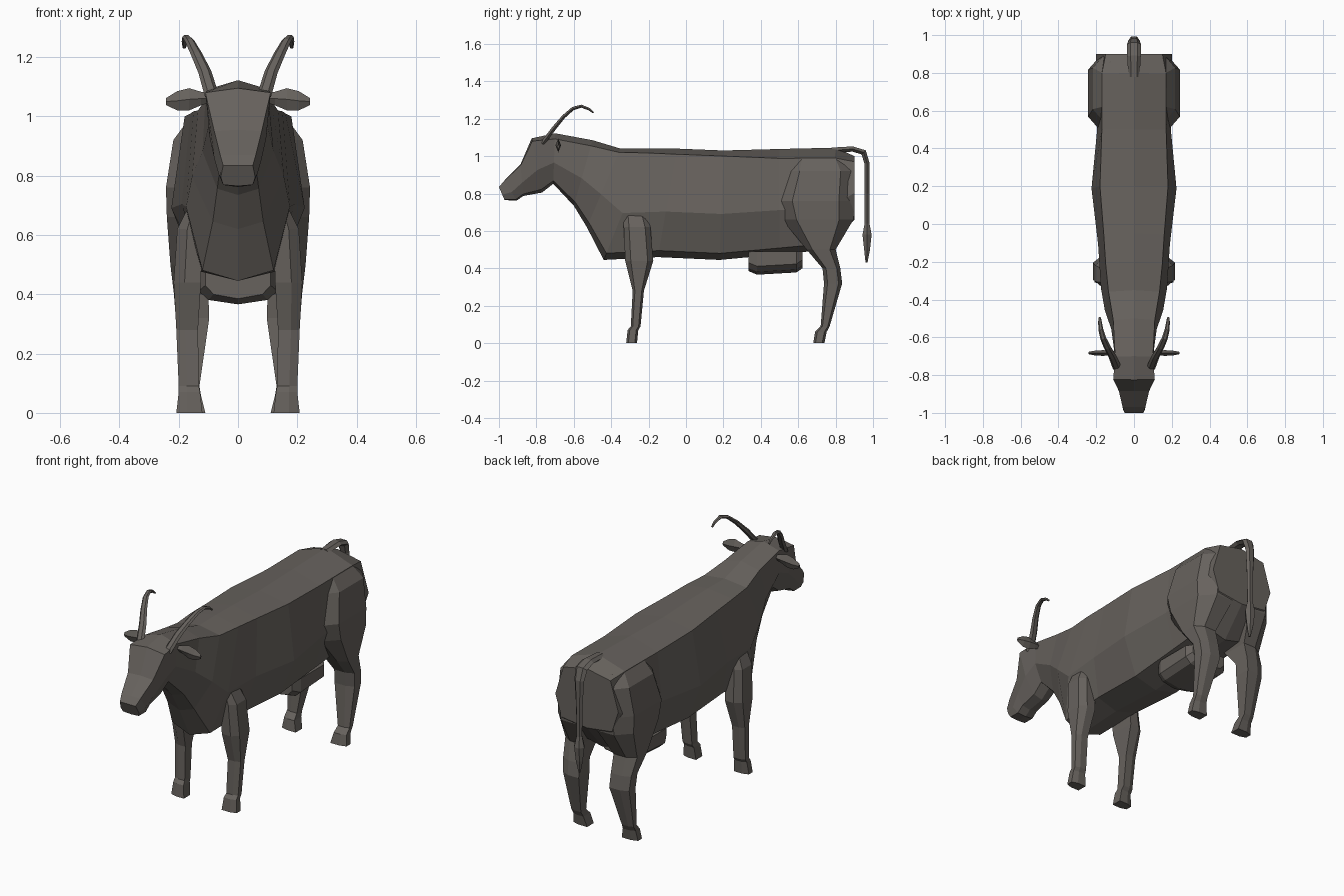
import bpy, bmesh, math
from mathutils import Vector

hide = bpy.data.materials.new("dark grey hide")
hide.diffuse_color = (0.135, 0.122, 0.110, 1)


def loft(name, rings, mirror=False):
    """Join equal-sized rings of points into a closed flat-shaded mesh."""
    bm = bmesh.new()
    loops = [[bm.verts.new(p) for p in r] for r in rings]
    n = len(loops[0])
    for a, b in zip(loops, loops[1:]):
        for i in range(n):
            j = (i + 1) % n
            bm.faces.new((a[i], a[j], b[j], b[i]))
    bm.faces.new(loops[0])
    bm.faces.new(loops[-1])
    bmesh.ops.recalc_face_normals(bm, faces=bm.faces)
    me = bpy.data.meshes.new(name)
    bm.to_mesh(me)
    bm.free()
    me.materials.append(hide)
    ob = bpy.data.objects.new(name, me)
    bpy.context.collection.objects.link(ob)
    if mirror:
        m = ob.modifiers.new("mirror", 'MIRROR')
        m.use_mirror_merge = False
        m.use_clip = False
    return ob


def body_ring(yt, zt, yb, zb, drop, wt, wm, wl):
    """Symmetric slanted section: ridge, back edge, flank, belly edge, keel."""
    h = zt - zb
    half = [(wt, zt - drop), (wm, zb + 0.42 * h), (wl, zb + 0.06 * h)]

    def pt(x, z):
        return (x, yb + (yt - yb) * (z - zb) / h, z)
    return ([pt(0, zt)] + [pt(x, z) for x, z in half] + [pt(0, zb)]
            + [pt(-x, z) for x, z in reversed(half)])


def leg_ring(z, y0, y1, x0, x1):
    """Level section, chamfered on the outer side."""
    xm, d = x0 + 0.6 * (x1 - x0), 0.2 * (y1 - y0)
    return [(x0, y0, z), (xm, y0, z), (x1, y0 + d, z),
            (x1, y1 - d, z), (xm, y1, z), (x0, y1, z)]


def tube(name, path, sides=6, mirror=False):
    """Tapered tube; each path entry is x, y, z, width radius, depth radius."""
    pts = [Vector(p[:3]) for p in path]
    rings = []
    for i, p in enumerate(pts):
        t = (pts[min(i + 1, len(pts) - 1)] - pts[max(i - 1, 0)]).normalized()
        u = (Vector((1, 0, 0)) - t * t.x).normalized()
        v = t.cross(u)
        rings.append([p + u * path[i][3] * math.cos(k * math.tau / sides)
                      + v * path[i][4] * math.sin(k * math.tau / sides)
                      for k in range(sides)])
    return loft(name, rings, mirror)


# Head, neck, trunk and rump as one skin
head = [
    (-1.00, .835, -.97, .765, 0, .050, .058, .050),
    (-.97, .870, -.905, .762, 0, .060, .066, .050),
    (-.885, .955, -.87, .787, .005, .080, .080, .050),
    (-.825, 1.095, -.77, .805, .015, .110, .095, .050),
    (-.70, 1.122, -.71, .852, .03, .100, .100, .055),
]
trunk = [
    (-.50, 1.085, -.60, .735, .03, .110, .120, .070),
    (-.35, 1.040, -.53, .620, .02, .135, .155, .085),
    (-.20, 1.042, -.44, .445, .025, .150, .175, .120),
    (-.05, 1.040, -.15, .460, .03, .160, .190, .130),
    (.20, 1.030, .18, .445, .03, .180, .225, .140),
    (.50, 1.038, .50, .475, .05, .170, .195, .140),
    (.80, 1.045, .76, .500, .055, .170, .205, .140),
    (.90, 1.000, .90, .660, .03, .150, .200, .160),
]
loft("body", [body_ring(*r) for r in head + trunk])

# Front legs with shoulder plates
loft("front_leg", [leg_ring(*r) for r in [
    (0, -.32, -.262, .12, .208),
    (.07, -.312, -.255, .128, .200),
    (.09, -.295, -.243, .132, .200),
    (.28, -.285, -.225, .135, .208),
    (.44, -.325, -.175, .125, .217),
    (.62, -.333, -.19, .12, .205),
    (.70, -.335, -.215, .12, .165)]], True)

# Hind legs with haunches
loft("hind_leg", [leg_ring(*r) for r in [
    (0, .68, .74, .11, .205),
    (.06, .69, .752, .125, .198),
    (.09, .72, .768, .130, .198),
    (.32, .738, .835, .097, .210),
    (.40, .73, .825, .100, .216),
    (.50, .645, .80, .100, .228),
    (.66, .515, .895, .060, .240),
    (.76, .485, .90, .060, .243),
    (.92, .535, .90, .060, .218),
    (.985, .56, .86, .060, .170)]], True)

# Udder: shallow tray with a raised keel
loft("udder", [[(-w, y, .49), (-w, y, b + .045), (-w * .75, y, b + .015),
                (0, y, b), (w * .75, y, b + .015), (w, y, b + .045), (w, y, .49)]
               for y, w, b in [(.335, .11, .385), (.38, .133, .366),
                               (.59, .133, .378), (.622, .11, .40)]])

# Tail ending in a tuft
tube("tail", [
    (0, .78, 1.030, .03, .018), (0, .89, 1.038, .036, .016),
    (0, .950, 1.020, .038, .018), (0, .968, .960, .03, .016),
    (0, .968, .800, .02, .015), (0, .968, .640, .018, .015),
    (0, .968, .580, .032, .028), (0, .968, .500, .022, .018),
    (0, .965, .430, .006, .006)])

# Horns sweeping up and back
tube("horn", [
    (.088, -.765, 1.070, .024, .014), (.112, -.705, 1.150, .022, .013),
    (.140, -.655, 1.210, .019, .011), (.163, -.605, 1.254, .016, .010),
    (.175, -.560, 1.267, .013, .009), (.180, -.520, 1.252, .010, .008),
    (.181, -.495, 1.232, .006, .005)], mirror=True)

# Ears: flat leaves pointing sideways
loft("ear", [[(x, -.683, top), (x, -.683 + t, (top + low) / 2), (x, -.683, low),
              (x, -.683 - t, (top + low) / 2)]
             for x, top, low, t in [(.085, 1.075, 1.050, .010), (.125, 1.083, 1.037, .013),
                                    (.165, 1.095, 1.020, .015), (.205, 1.085, 1.020, .013),
                                    (.242, 1.062, 1.038, .006)]], True)
